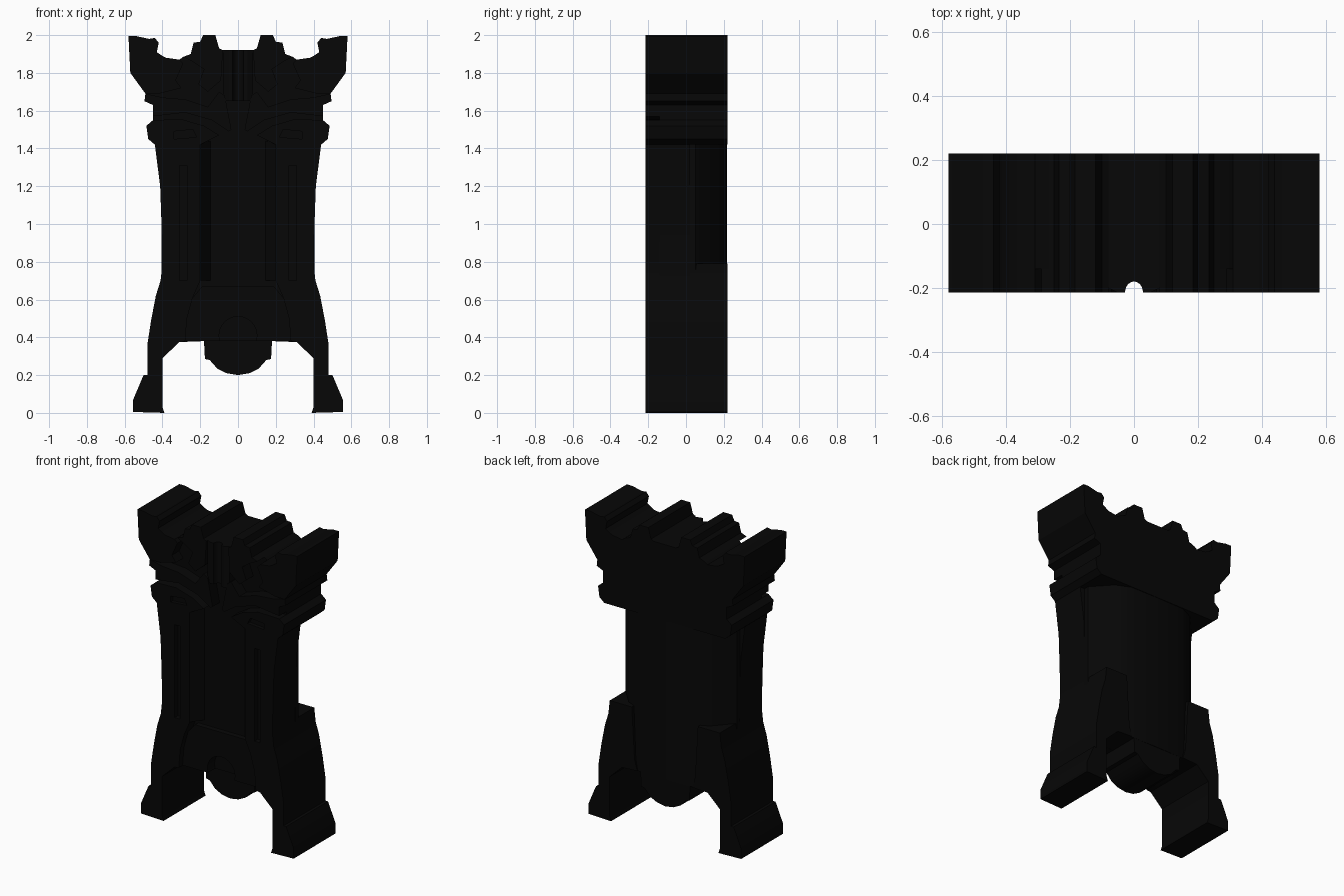
import bpy, bmesh, math
from mathutils import Vector

if "Cube" in bpy.data.objects:
    bpy.data.objects.remove(bpy.data.objects["Cube"])

black = bpy.data.materials.new("matte_black")
black.diffuse_color = (0.002, 0.002, 0.002, 1)
black.use_nodes = True
black.node_tree.nodes["Principled BSDF"].inputs["Base Color"].default_value = black.diffuse_color


def make(name, base, push):
    """Solid from one flat outline swept along a vector."""
    bm = bmesh.new()
    f = bm.faces.new([bm.verts.new(p) for p in base])
    ext = bmesh.ops.extrude_face_region(bm, geom=[f])
    vs = [g for g in ext["geom"] if isinstance(g, bmesh.types.BMVert)]
    bmesh.ops.translate(bm, verts=vs, vec=Vector(push))
    bmesh.ops.recalc_face_normals(bm, faces=bm.faces)
    me = bpy.data.meshes.new(name)
    bm.to_mesh(me)
    bm.free()
    me.materials.append(black)
    ob = bpy.data.objects.new(name, me)
    bpy.context.collection.objects.link(ob)
    return ob


def slab(name, pts, y0, y1):
    return make(name, [(x, y0, z) for x, z in pts], (0, y1 - y0, 0))


def pair(name, pts, y0, y1):
    return (slab(name + "_right", pts, y0, y1),
            slab(name + "_left", [(-x, z) for x, z in pts], y0, y1))


def whole(half):
    """Close a right-hand half outline with its mirror image."""
    return half + [(-x, z) for x, z in reversed(half) if x > 0]


def column(name, half, z0, z1):
    return make(name, [(x, y, z0) for x, y in whole(half)], (0, 0, z1 - z0))


def cut(ob, cutter):
    m = ob.modifiers.new("cut", "BOOLEAN")
    m.operation, m.object, m.solver = "DIFFERENCE", cutter, "EXACT"
    cutter.hide_render = True
    cutter.hide_set(True)


def circle(r, z, n=32):
    return [(r * math.cos(2 * math.pi * i / n), z + r * math.sin(2 * math.pi * i / n)) for i in range(n)]


F, B = -0.215, 0.22          # front and back planes
CORE, MID = -0.14, 0.02      # recessed front plane, split between front and back half

# Half silhouette, in stretches from bottom to top
belly = [(0, .2), (.06, .21), (.11, .235), (.15, .28), (.175, .285), (.18, .38)]
leg = [(.31, .375), (.40, .29), (.40, .03), (.39, 0), (.555, .005), (.555, .07),
       (.50, .2), (.48, .2), (.48, .36), (.46, .49), (.435, .62), (.41, .7), (.40, .79)]
shaft = [(.405, 1.0), (.412, 1.2), (.43, 1.34), (.44, 1.42)]
shelf = [(.475, 1.45), (.485, 1.52), (.45, 1.55), (.45, 1.63), (.495, 1.65), (.49, 1.69)]
tower = [(.57, 1.80), (.58, 1.995), (.54, 1.995), (.47, 1.98), (.44, 1.985), (.42, 1.96),
         (.43, 1.91), (.40, 1.89), (.38, 1.88), (.31, 1.87)]
merlon = [(.29, 1.885), (.25, 1.90), (.235, 1.96), (.20, 1.965), (.185, 2.0),
          (.12, 2.0), (.10, 1.93), (.08, 1.92)]

# Core body, front half
core = slab("body_core", whole([(0, .38), (.18, .38)] + leg + shaft + shelf + tower + merlon + [(0, 1.92)]), CORE, MID)
# Rounded belly hanging between the legs, set back
slab("belly", whole(belly + [(0, .40)]), -.08, B - .005)
# Back half: legs with a flat ledge, faceted shaft, crown
pair("back_leg", [(.20, .38)] + leg + [(.24, .79), (.22, .45)], MID, B)
column("back_shaft", [(.405, MID), (.405, .05), (.295, .172), (.2, .215), (0, .218)], .38, 1.47)
slab("back_crown", whole([(0, 1.42), (.44, 1.42)] + shelf + tower + merlon + [(0, 1.92)]), MID, B)

# Front legs with flared feet
pair("front_leg", leg + [(.31, .77), (.31, .70), (.20, .70), (.24, .61), (.27, .5), (.28, .378)], F, CORE)
# Sunken skirt between the legs, with a round hollow
skirt = slab("skirt", whole([(0, .38), (.28, .38), (.27, .5), (.24, .61), (.19, .67), (0, .67)]), -.175, CORE)
hollow = slab("hollow_cutter", circle(.10, .41), -.3, -.10)
cut(skirt, hollow)
cut(core, hollow)

# Pilasters split by a tall slot
pair("outer_pilaster", [(.31, .70), (.40, .70), (.40, .79)] + shaft + [(.26, 1.43), (.26, 1.31), (.31, 1.31)], F, CORE)
for s, side in ((1, "right"), (-1, "left")):
    make("inner_pilaster_" + side,
         [(s * x, y, .70) for x, y in ((.27, CORE), (.27, F), (.20, F), (.145, CORE))], (0, 0, .74))
    make("slot_floor_" + side,
         [(s * x, y, .70) for x, y in ((.27, CORE), (.27, -.18), (.31, -.18), (.31, CORE))], (0, 0, .61))

# Capital with a sunken bar, and sweeping brow
capitals = pair("capital", [(.44, 1.42)] + shelf[:3] + [(.30, 1.555), (.18, 1.52), (.10, 1.47), (.20, 1.42)], F, CORE)
bars = pair("bar_cutter", [(.22, 1.46), (.34, 1.45), (.34, 1.49), (.24, 1.50)], -.3, -.19)
for capital, bar in zip(capitals, bars):
    cut(capital, bar)
pair("brow", [(.45, 1.57), (.45, 1.63), (.495, 1.65), (.49, 1.69), (.40, 1.67), (.28, 1.66),
              (.16, 1.62), (.10, 1.70), (.07, 1.68), (.035, 1.50), (.05, 1.49), (.14, 1.55), (.28, 1.59)], F, CORE)

# Crown: corner towers, merlons and hollow centre panel
pair("corner_tower", [(.42, 1.69), (.49, 1.69)] + tower + [(.29, 1.85), (.33, 1.76), (.30, 1.72)], F, CORE)
pair("front_merlon", merlon + [(.09, 1.76), (.16, 1.70), (.21, 1.74), (.18, 1.82), (.24, 1.86)], F, CORE)
arc = [(.028 * math.sin(a), F + .035 * math.cos(a)) for a in [i * math.pi / 16 for i in range(9)]]
column("centre_panel", arc + [(.05, F), (.08, -.20), (.08, CORE)], 1.65, 1.92)

# Smooth the round hollow and belly, keep edges sharp
for ob in bpy.data.objects:
    ob.select_set(not ob.hide_render)
bpy.context.view_layer.objects.active = core
bpy.ops.object.shade_smooth_by_angle(angle=math.radians(25))
